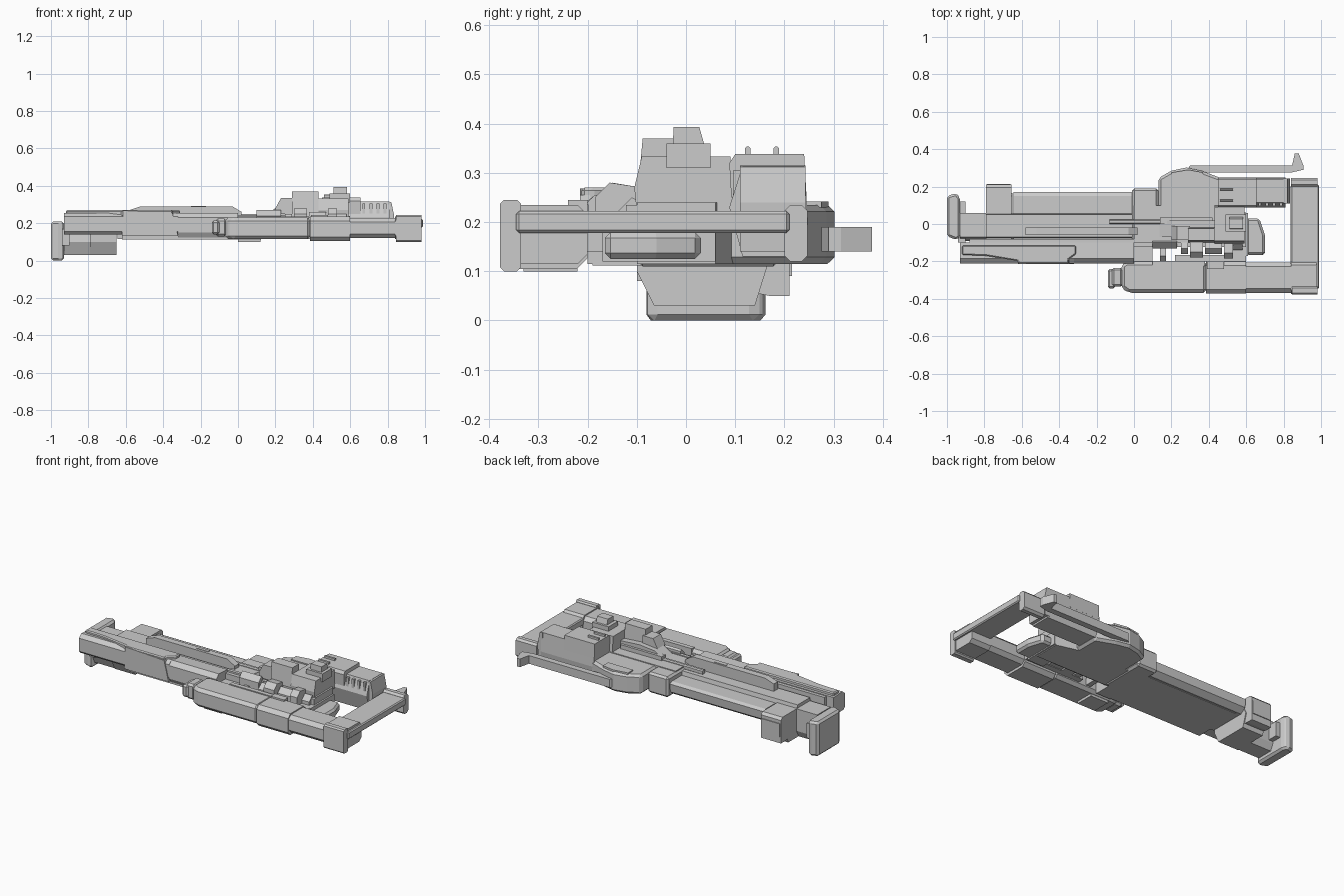
import bpy, bmesh
from mathutils import Vector


def prism(name, pts, lo, hi, axis='z', bevel=0.0):
    """Extrude a 2D profile: axis x takes (y,z), y takes (x,z), z takes (x,y)."""
    place = {'x': lambda p, d: (d, p[0], p[1]),
             'y': lambda p, d: (p[0], d, p[1]),
             'z': lambda p, d: (p[0], p[1], d)}[axis]
    bm = bmesh.new()
    a = [bm.verts.new(place(p, lo)) for p in pts]
    b = [bm.verts.new(place(p, hi)) for p in pts]
    bm.faces.new(a)
    bm.faces.new(b)
    n = len(pts)
    for i in range(n):
        j = (i + 1) % n
        bm.faces.new((a[i], a[j], b[j], b[i]))
    bmesh.ops.recalc_face_normals(bm, faces=bm.faces)
    me = bpy.data.meshes.new(name)
    bm.to_mesh(me)
    bm.free()
    ob = bpy.data.objects.new(name, me)
    bpy.context.collection.objects.link(ob)
    if bevel:
        m = ob.modifiers.new("Chamfer", 'BEVEL')
        m.width, m.segments, m.limit_method = bevel, 1, 'ANGLE'
    return ob


def box(name, x0, x1, y0, y1, z0, z1, bevel=0.0):
    return prism(name, [(x0, y0), (x1, y0), (x1, y1), (x0, y1)], z0, z1, 'z', bevel)


def bar(name, x0, x1, y0, y1, z0, z1, c):
    """Long bar along x with an octagonal section."""
    return prism(name, [(y0 + c, z0), (y1 - c, z0), (y1, z0 + c), (y1, z1 - c),
                        (y1 - c, z1), (y0 + c, z1), (y0, z1 - c), (y0, z0 + c)], x0, x1, 'x')


# Nose plate and nose block
prism("nose_plate", [(-1, -.065), (-.95, -.085), (-.93, -.07), (-.93, .14), (-.95, .165), (-1, .15)],
      0, .21, 'z', .012)
prism("nose_keel", [(-.065, .03), (.14, .03), (.165, .11), (.15, .14), (-.1, .14), (-.1, .1)],
      -.79, -.65, 'x')
prism("nose_keel_front", [(-.06, .03), (.04, .03), (.06, .07), (.06, .205), (-.07, .205), (-.09, .1)],
      -.93, -.79, 'x')
prism("nose_wing", [(-.08, .1), (.17, .05), (.21, .05), (.21, .19), (.195, .205), (-.08, .205)],
      -.79, -.655, 'x')
box("nose_wing_cap", -.785, -.66, .17, .215, .09, .17)
box("nose_link", -.94, -.9, -.1, .12, .08, .17)

# Long barrel housing
prism("barrel_housing", [(-.1, .115), (.13, .115), (.165, .14), (.17, .19), (.15, .2), (.06, .2), (-.1, .2)],
      -.645, .0, 'x')
prism("barrel_top", [(-.08, .18), (.06, .18), (.05, .225), (-.07, .225)], -.79, .0, 'x')
prism("barrel_rail", [(-.58, .21), (.02, .21), (.02, .26), (-.03, .29), (-.52, .29), (-.58, .27)],
      -.06, -.02, 'y')
box("rail_inset", -.25, -.17, -.045, -.028, .28, .293)
bar("rail_tube", -.13, .3, .0, .025, .22, .25, .006)
box("barrel_underside", -.62, .1, -.19, .12, .112, .15)

# Side barrel with stepped armour
prism("side_barrel", [(-.195, .125), (-.1, .125), (-.1, .25), (-.185, .255), (-.21, .23), (-.21, .15)],
      -.32, .0, 'x')
prism("side_barrel_front", [(-.195, .14), (-.1, .14), (-.1, .25), (-.185, .255), (-.21, .235), (-.21, .155)],
      -.93, -.32, 'x')
prism("side_armour", [(-.92, -.115), (-.31, -.115), (-.31, -.16), (-.35, -.19), (-.35, -.212), (-.62, -.212),
      (-.62, -.198), (-.79, -.17), (-.92, -.165)], .235, .27, 'z', .006)
prism("side_armour_skirt", [(-.62, .132), (-.32, .132), (-.35, .255), (-.615, .268)], -.215, -.15, 'y')
box("side_strip", -.88, .3, -.1, -.08, .19, .245)

# Receiver
box("receiver_collar", -.01, .13, -.1, .19, .11, .235, .012)
prism("receiver_plate", [(0, -.1), (.6, -.1), (.6, .06), (.45, .1), (0, .1)], .115, .24)
prism("receiver_side", [(.13, .0), (.48, .0), (.48, .24), (.36, .285), (.28, .302), (.2, .285), (.13, .245)],
      .115, .235, 'z', .014)
prism("side_recess_frame", [(.2, .225), (.37, .225), (.37, .275), (.29, .29), (.2, .275)], .23, .242)
box("receiver_spine", .14, .42, .0, .035, .23, .265)
prism("receiver_ridge", [(.12, .23), (.44, .23), (.44, .28), (.3, .29), (.2, .28)], -.07, .02, 'y')
prism("upper_block", [(-.1, .22), (.1, .22), (.09, .333), (-.09, .333), (-.105, .27)], .43, .59, 'x')
prism("sight_front", [(-.1, .24), (-.015, .24), (-.025, .37), (-.088, .37)], .29, .43, 'x')
prism("sight_step", [(.2, .25), (.3, .25), (.3, .335), (.23, .335), (.2, .28)], -.085, -.01, 'y')
prism("sight_tower", [(-.03, .3), (.06, .3), (.045, .33), (.027, .393), (-.025, .393)], .51, .583, 'x')
box("sight_tower_base", .49, .6, -.04, .05, .31, .36)

# Rear magazine block with vents and pins
prism("rear_block", [(.115, .13), (.24, .13), (.248, .2), (.24, .315), (.115, .315), (.088, .23)],
      .45, .81, 'x')
prism("rear_block_slope", [(.8, .14), (.83, .14), (.835, .24), (.82, .312), (.8, .315)], .11, .243, 'y')
prism("rear_block_cover", [(.092, .25), (.245, .25), (.24, .338), (.1, .338), (.088, .32)], .45, .655, 'x')
for i in range(4):
    box("rear_vent", .665 + i * .038, .68 + i * .038, .095, .125, .24, .305)
for y in (.12, .178):
    bar("cover_pin", .46, .53, y, y + .011, .335, .353, .003)

# Small mechanism between receiver and fore grip
box("mechanism_base", .0, .1, -.2, -.09, .115, .2)
box("mechanism_rail", .0, .6, -.122, -.1, .13, .235)
for x0, x1, y0, z1 in ((.14, .17, -.2, .21), (.1, .23, -.13, .27), (.25, .29, -.16, .25), (.3, .37, -.18, .28),
                       (.38, .47, -.16, .26), (.48, .53, -.185, .28), (.53, .58, -.14, .25)):
    prism("mechanism_block", [(y0, .14), (-.09, .14), (-.09, z1 - .01), (y0 + .03, z1), (y0, z1 - .03)], x0, x1, 'x')
box("mechanism_bridge", .22, .6, -.2, -.165, .14, .2)

# Grip inside the frame opening
prism("trigger_grip", [(.6, -.165), (.7, -.165), (.7, -.06), (.67, .03), (.6, .03)], .125, .18, 'z', .012)
box("grip_mount", .5, .61, -.17, .06, .12, .2)

# Lower stock beam
prism("stock_front", [(-.07, -.34), (-.03, -.368), (.39, -.368), (.39, -.2), (-.04, -.2), (-.07, -.22)],
      .115, .23, 'z', .022)
box("stock_muzzle", -.12, -.06, -.335, -.235, .13, .225, .012)
box("stock_muzzle_ring", -.14, -.1, -.345, -.24, .14, .215, .01)
bar("stock_band", .385, .6, -.372, -.2, .105, .235, .022)
bar("stock_rear", .6, .86, -.368, -.205, .12, .228, .022)
box("stock_top_panel", .1, .38, -.225, -.198, .2, .236)
box("stock_latch", .39, .48, -.24, -.2, .22, .245)
box("stock_under_plate", .0, .12, -.33, -.22, .1, .12)

# Rear frame: corner caps and crossbar
bar("corner_cap_front", .845, .98, -.378, -.335, .1, .245, .008)
bar("corner_block_front", .84, .975, -.375, -.2, .115, .235, .02)
bar("corner_cap_rear", .84, .98, .2, .247, .12, .235, .012)
box("crossbar", .838, .99, -.345, .21, .178, .222, .006)

# Long side blade with hooked tip
prism("side_blade", [(.27, .275), (.84, .275), (.905, .29), (.905, .315), (.88, .378), (.86, .378), (.845, .312),
      (.3, .312)], .14, .19)
